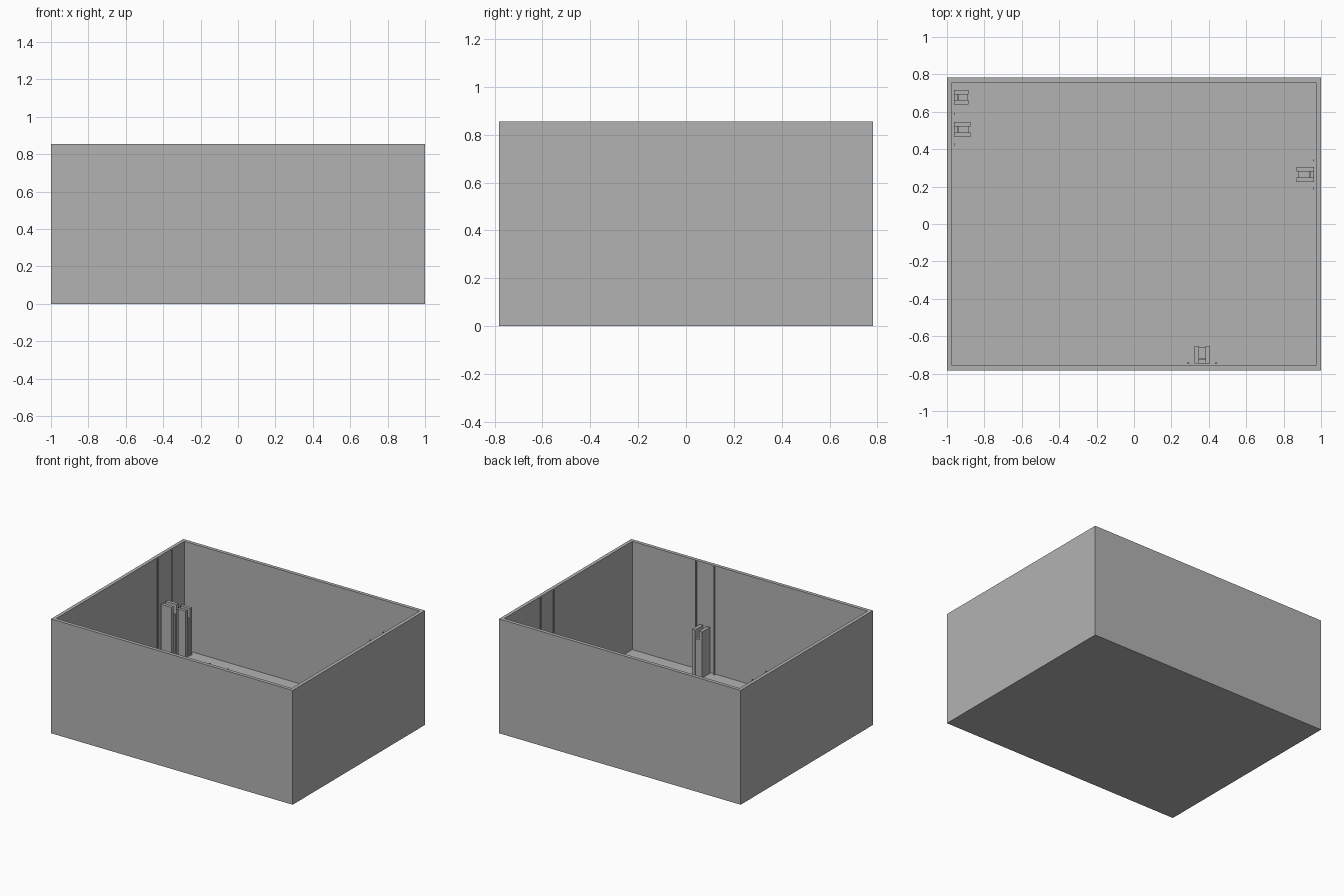
import bpy, bmesh, math
from mathutils import Matrix, Vector

if "Cube" in bpy.data.objects:
    bpy.data.objects.remove(bpy.data.objects["Cube"])

GREY = (0.45, 0.45, 0.45, 1)
mat = bpy.data.materials.new("plain_grey")
mat.use_nodes = True
mat.diffuse_color = GREY
mat.node_tree.nodes["Principled BSDF"].inputs["Base Color"].default_value = GREY

HX, HY, H, WALL, FLOOR = 1.0, 0.782, 0.855, 0.037, 0.045
IX, IY = HX - WALL, HY - WALL


def finish(name, bm, matrix=Matrix()):
    bmesh.ops.recalc_face_normals(bm, faces=bm.faces)
    mesh = bpy.data.meshes.new(name)
    bm.to_mesh(mesh)
    bm.free()
    mesh.materials.append(mat)
    obj = bpy.data.objects.new(name, mesh)
    obj.matrix_world = matrix
    bpy.context.collection.objects.link(obj)
    return obj


def block(bm, x, y, z):
    """Add a box given as (low, high) ranges."""
    size = [b - a for a, b in (x, y, z)]
    mid = [(a + b) / 2 for a, b in (x, y, z)]
    bmesh.ops.create_cube(bm, size=1, matrix=Matrix.Translation(mid) @ Matrix.Diagonal((*size, 1)))


# Open box: inset the top face, then sink it to the floor
bm = bmesh.new()
block(bm, (-HX, HX), (-HY, HY), (0, H))
top = max(bm.faces, key=lambda f: f.calc_center_median().z)
bmesh.ops.inset_individual(bm, faces=[top], thickness=WALL)
inner = bmesh.ops.extrude_discrete_faces(bm, faces=[top])["faces"][0]
for v in inner.verts:
    v.co.z = FLOOR
finish("open_box", bm)


def post(name, wall_point, angle, width, depth, height):
    """Slotted post; local +x points from the wall into the box."""
    place = Matrix.Translation(Vector(wall_point)) @ Matrix.Rotation(angle, 4, 'Z')
    w, t = width / 2, width * 0.3
    bm = bmesh.new()
    for s in (-1, 1):
        lo, hi = sorted((s * w, s * (w - t)))
        block(bm, (0, depth), (lo, hi), (FLOOR, height))
    # Lower core and the notched clip in the slot
    block(bm, (0, depth * 0.92), (t - w, w - t), (FLOOR, height - 0.07))
    block(bm, (depth * 0.2, depth * 0.3), (t - w, w - t), (height - 0.07, height - 0.03))
    finish(name, bm, place)


def bead(name, wall_point, angle):
    """Slim half-round strip running up the wall."""
    place = Matrix.Translation(Vector(wall_point)) @ Matrix.Rotation(angle, 4, 'Z')
    bm = bmesh.new()
    r = 0.008
    arc = [bm.verts.new((r * 0.6 * math.sin(math.pi * i / 6), r * math.cos(math.pi * i / 6), FLOOR))
           for i in range(7)]
    face = bm.faces.new(arc)
    new = bmesh.ops.extrude_face_region(bm, geom=[face])["geom"]
    for v in new:
        if isinstance(v, bmesh.types.BMVert):
            v.co.z = H - 0.002
    finish(name, bm, place)


# Posts on the side walls and the front wall
post("rear_right_post", (-IX, 0.678, 0), 0, 0.076, 0.079, 0.40)
post("right_post", (-IX, 0.505, 0), 0, 0.082, 0.088, 0.498)
post("left_post", (IX, 0.265, 0), math.pi, 0.082, 0.093, 0.44)
post("front_post", (0.365, -IY, 0), math.pi / 2, 0.082, 0.093, 0.39)

# Guide beads either side of the posts
for i, y in enumerate((0.425, 0.59)):
    bead(f"right_bead_{i}", (-IX, y, 0), 0)
for i, y in enumerate((0.188, 0.34)):
    bead(f"left_bead_{i}", (IX, y, 0), math.pi)
for i, x in enumerate((0.29, 0.438)):
    bead(f"front_bead_{i}", (x, -IY, 0), math.pi / 2)
